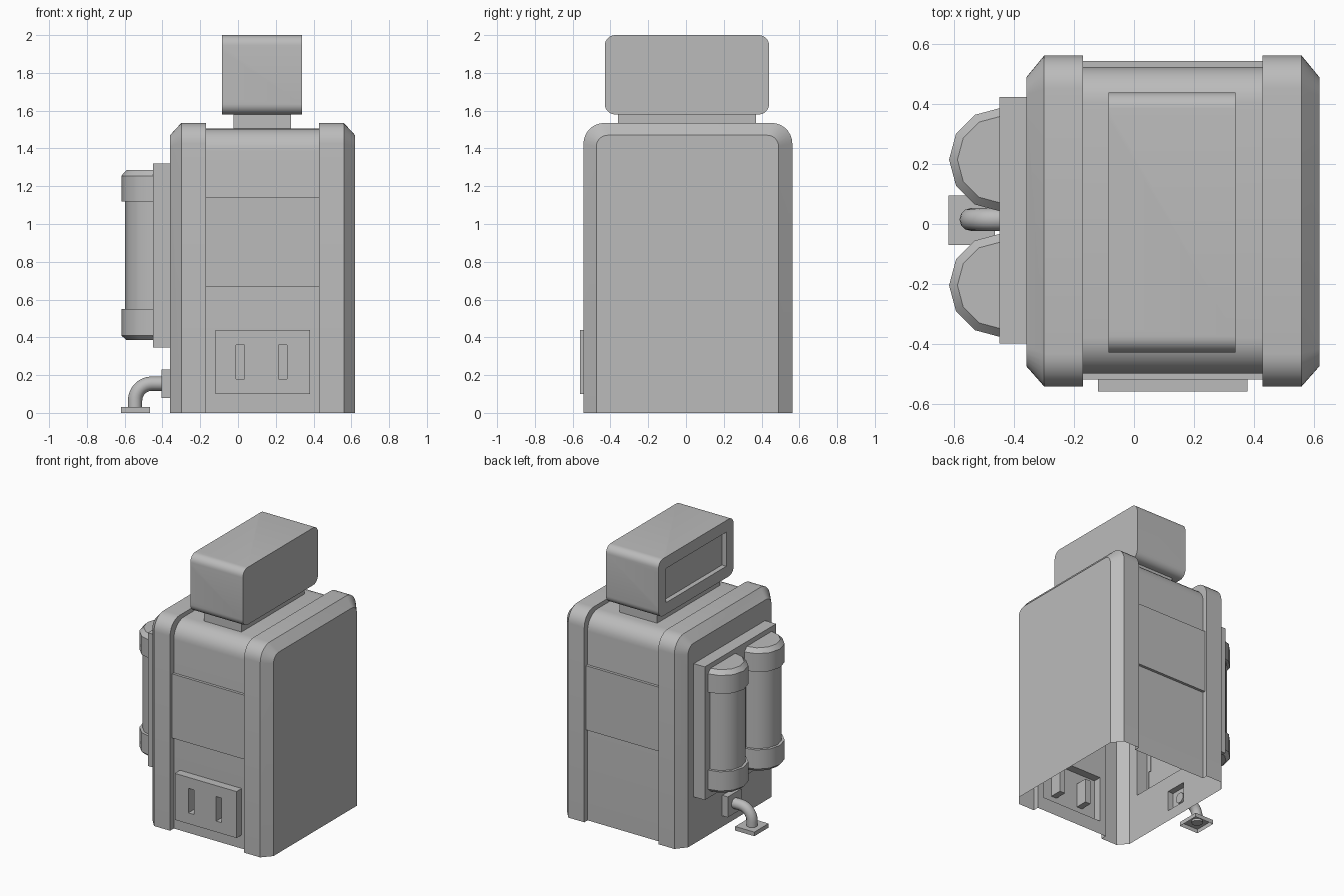
import bpy, bmesh
from math import radians, sin, cos, pi
from mathutils import Vector

cube = bpy.data.objects.get("Cube")
if cube:
    bpy.data.objects.remove(cube, do_unlink=True)

grey = bpy.data.materials.new("plain grey")
grey.use_nodes = True
colour = (0.5, 0.5, 0.5, 1)
grey.diffuse_color = colour
grey.node_tree.nodes["Principled BSDF"].inputs["Base Color"].default_value = colour


def finish(name, bm):
    mesh = bpy.data.meshes.new(name)
    bm.to_mesh(mesh)
    bm.free()
    mesh.materials.append(grey)
    mesh.shade_smooth()
    mesh.set_sharp_from_angle(angle=radians(35))
    obj = bpy.data.objects.new(name, mesh)
    bpy.context.collection.objects.link(obj)
    return obj


def loft(rings, closed):
    """Skin matching rings of points and cap both ends."""
    bm = bmesh.new()
    rows = [[bm.verts.new(p) for p in ring] for ring in rings]
    n = len(rows[0])
    for a, b in zip(rows, rows[1:]):
        for i in range(n if closed else n - 1):
            j = (i + 1) % n
            bm.faces.new((a[i], a[j], b[j], b[i]))
    bm.faces.new(rows[0])
    bm.faces.new(rows[-1])
    bmesh.ops.recalc_face_normals(bm, faces=bm.faces)
    return bm


def cut_opening(bm, axis, level, lo, hi):
    """Remove a rectangle from the flat wall lying at a level on an axis."""
    def wall():
        return [f for f in bm.faces
                if all(abs(v.co[axis] - level) < 1e-4 for v in f.verts)]
    for k in range(3):
        if k == axis:
            continue
        normal = Vector([float(i == k) for i in range(3)])
        for edge in (lo[k], hi[k]):
            faces = wall()
            geom = set(faces)
            for f in faces:
                geom.update(f.edges)
                geom.update(f.verts)
            bmesh.ops.bisect_plane(bm, geom=list(geom), plane_co=normal * edge,
                                   plane_no=normal)
    inside = []
    for f in wall():
        c = f.calc_center_median()
        if all(k == axis or lo[k] < c[k] < hi[k] for k in range(3)):
            inside.append(f)
    bmesh.ops.delete(bm, geom=inside, context="FACES")


def box(lo, hi, open_side=None, recess=False):
    """Box between two corners; open_side is (axis, level)."""
    bm = bmesh.new()
    bmesh.ops.create_cube(bm, size=1)
    for v in bm.verts:
        v.co = [lo[k] if v.co[k] < 0 else hi[k] for k in range(3)]
    if recess:
        bmesh.ops.reverse_faces(bm, faces=bm.faces)
    if open_side:
        axis, level = open_side
        gone = [f for f in bm.faces
                if abs(f.calc_center_median()[axis] - level) < 1e-4]
        bmesh.ops.delete(bm, geom=gone, context="FACES")
    return bm


def arc(y, z, r, start, steps=7):
    return [(y + r * cos(start - pi / 2 * i / steps),
             z + r * sin(start - pi / 2 * i / steps)) for i in range(steps + 1)]


def arch(x, y0, y1, top, r):
    """Upright outline with two rounded top corners."""
    pts = [(y0, 0)] + arc(y0 + r, top - r, r, pi)
    pts += arc(y1 - r, top - r, r, pi / 2) + [(y1, 0)]
    return [(x, y, z) for y, z in pts]


def rounded(x, y0, y1, z0, z1, r):
    pts = arc(y0 + r, z1 - r, r, pi) + arc(y1 - r, z1 - r, r, pi / 2)
    pts += arc(y1 - r, z0 + r, r, 0) + arc(y0 + r, z0 + r, r, -pi / 2)
    return [(x, y, z) for y, z in pts]


# Shared outlines of the hollow housing
inset = (-0.475, 0.49, 1.47, 0.06)
outer = (-0.543, 0.563, 1.535, 0.11)
middle = (-0.50, 0.525, 1.505, 0.12)
rack = ((-0.45, -0.40, 0.345), (-0.36, 0.425, 1.32))
outlet = ((-0.405, -0.07, 0.08), (-0.36, 0.095, 0.23))
panel = ((-0.12, -0.56, 0.10), (0.38, -0.50, 0.44))

# Housing, open underneath, with openings behind the attached boxes
sections = [(-0.36, inset), (-0.30, outer), (-0.17, outer), (-0.17, middle),
            (0.43, middle), (0.43, outer), (0.56, outer), (0.62, inset)]
housing = loft([arch(x, *s) for x, s in sections], closed=False)
cut_opening(housing, 0, -0.36, *rack)
cut_opening(housing, 0, -0.36, *outlet)
cut_opening(housing, 1, -0.50, *panel)
finish("housing", housing)

# Raised belts on the front and back
finish("front_belt", box((-0.17, -0.52, 0.67), (0.43, -0.50, 1.14), (1, -0.50)))
finish("back_belt", box((-0.17, 0.525, 0.67), (0.43, 0.545, 1.14), (1, 0.525)))

# Front panel with two slots
front = box(*panel, open_side=(1, -0.50))
for side, x in (("right", -0.01), ("left", 0.215)):
    slot = ((x, -0.56, 0.18), (x + 0.045, -0.47, 0.36))
    cut_opening(front, 1, -0.56, *slot)
    finish(side + "_slot", box(*slot, open_side=(1, -0.56), recess=True))
finish("front_panel", front)

# Neck and head with a recessed screen
finish("neck", box((-0.025, -0.36, 1.50), (0.28, 0.37, 1.59)))
head = loft([rounded(x, -0.43, 0.44, 1.58, 2.0, 0.055)
             for x in (-0.085, 0.34)], closed=True)
screen = ((-0.085, -0.345, 1.665), (-0.05, 0.355, 1.915))
cut_opening(head, 0, -0.085, *screen)
finish("head", head)
finish("screen", box(*screen, open_side=(0, -0.085), recess=True))

# Tank rack and two half-round tanks with end caps
finish("tank_rack", box(*rack, open_side=(0, -0.36)))
tank = [(0.145, 0.385), (0.173, 0.41), (0.173, 0.55), (0.153, 0.55),
        (0.153, 1.12), (0.173, 1.12), (0.173, 1.255), (0.145, 1.285)]
for side, y in (("front", -0.205), ("back", 0.215)):
    rings = [[(-0.445 + r * cos(pi / 2 + pi * i / 6),
               y + r * sin(pi / 2 + pi * i / 6), z) for i in range(7)]
             for r, z in tank]
    finish(side + "_tank", loft(rings, closed=False))

# Outlet plate, bent pipe and foot
finish("outlet_plate", box(*outlet, open_side=(0, -0.36)))
finish("pipe_foot", box((-0.62, -0.07, 0), (-0.465, 0.095, 0.03), (2, 0)))
path = [(-0.39, 0.155)]
path += [(-0.455 - 0.09 * sin(pi / 2 * i / 8), 0.065 + 0.09 * cos(pi / 2 * i / 8))
         for i in range(9)]
path.append((-0.545, 0.015))
curve = bpy.data.curves.new("outlet_pipe", "CURVE")
curve.dimensions = "3D"
curve.bevel_depth = 0.038
curve.bevel_resolution = 4
curve.use_fill_caps = True
spline = curve.splines.new("POLY")
spline.points.add(len(path) - 1)
for point, (x, z) in zip(spline.points, path):
    point.co = (x, 0.015, z, 1)
curve.materials.append(grey)
bpy.context.collection.objects.link(bpy.data.objects.new("outlet_pipe", curve))
